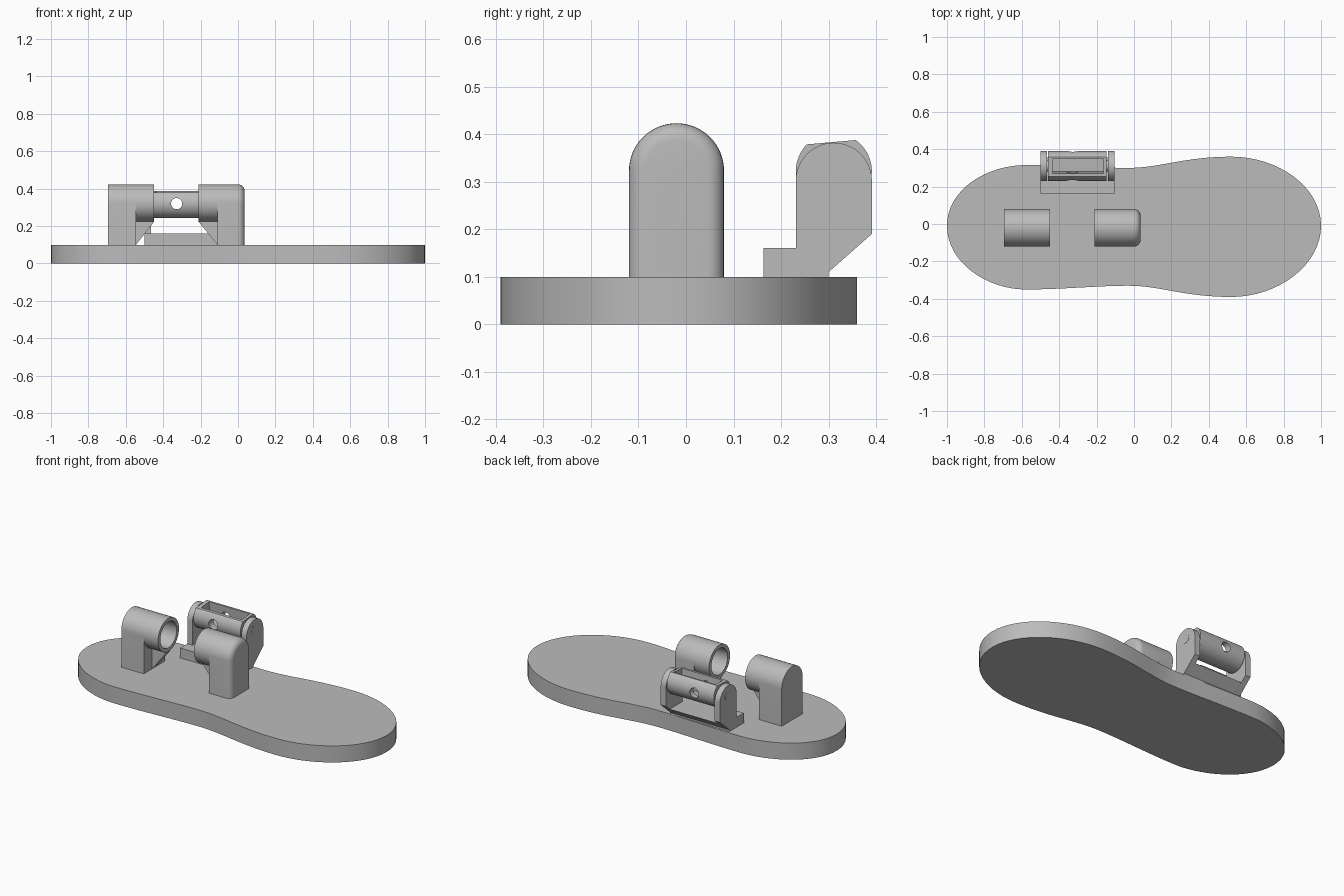
import bpy, bmesh
from math import sin, cos, pi, radians
from mathutils import Vector, Matrix
from mathutils.geometry import interpolate_bezier

cube = bpy.data.objects.get("Cube")
if cube:
    bpy.data.objects.remove(cube)

grey = bpy.data.materials.new("plain grey")
grey.use_nodes = True
GREY = (0.5, 0.5, 0.5, 1)
grey.diffuse_color = GREY
grey.node_tree.nodes["Principled BSDF"].inputs["Base Color"].default_value = GREY
parts = []


def prism(name, points, axis, lo, hi, fillet=0):
    """Extrude a flat outline along an axis from lo to hi."""
    place = {"x": lambda a, b: (lo, a, b),
             "y": lambda a, b: (a, lo, b),
             "z": lambda a, b: (a, b, lo)}[axis]
    step = Vector([(hi - lo) * (axis == k) for k in "xyz"])
    bm = bmesh.new()
    face = bm.faces.new([bm.verts.new(place(*p)) for p in points])
    out = bmesh.ops.extrude_face_region(bm, geom=[face])
    moved = [g for g in out["geom"] if isinstance(g, bmesh.types.BMVert)]
    bmesh.ops.translate(bm, verts=moved, vec=step)
    bmesh.ops.recalc_face_normals(bm, faces=bm.faces)
    if fillet:  # round the far end, leaving its foot square
        foot = min(v.co.z for v in bm.verts) + 0.001
        rim = [e for e in bm.edges if all(v in moved for v in e.verts)
               and max(v.co.z for v in e.verts) > foot]
        bmesh.ops.bevel(bm, geom=rim, offset=fillet, segments=6,
                        profile=0.5, affect="EDGES")
    mesh = bpy.data.meshes.new(name)
    bm.to_mesh(mesh)
    bm.free()
    mesh.materials.append(grey)
    obj = bpy.data.objects.new(name, mesh)
    bpy.context.collection.objects.link(obj)
    parts.append(obj)
    return obj


def arc(cy, cz, r, start, end, n=32):
    angles = [radians(start + (end - start) * i / n) for i in range(n + 1)]
    return [(cy + r * cos(a), cz + r * sin(a)) for a in angles]


def circle(cy, cz, r, n=48):
    return arc(cy, cz, r, 0, 360, n)[:-1]


def cut(obj, cutter):
    """Subtract the cutter, bake the result and drop the cutter."""
    cutter.hide_render = True
    mod = obj.modifiers.new("cut", "BOOLEAN")
    mod.operation, mod.solver, mod.object = "DIFFERENCE", "EXACT", cutter
    graph = bpy.context.evaluated_depsgraph_get()
    baked = bpy.data.meshes.new_from_object(obj.evaluated_get(graph))
    obj.modifiers.clear()
    obj.data = baked
    parts.remove(cutter)
    bpy.data.objects.remove(cutter)


# Sole: smooth closed outline, each knot is x, y, handle direction and length
knots = [((-1, -0.01), (0, 0.2)), ((-0.58, 0.315), (0.2, 0)),
         ((-0.03, 0.3), (0.17, 0)), ((0.52, 0.36), (0.25, 0)),
         ((1, -0.01), (0, -0.21)), ((0.52, -0.39), (-0.25, 0)),
         ((-0.03, -0.33), (-0.17, 0)), ((-0.58, -0.35), (-0.2, 0))]
outline = []
for i, (p, h) in enumerate(knots):
    q, g = knots[(i + 1) % len(knots)]
    p, h, q, g = map(Vector, (p, h, q, g))
    outline += [tuple(v[:2]) for v in interpolate_bezier(p, p + h, q - g, q, 17)][:-1]
prism("sole", outline, "z", 0, 0.1)

# Two facing posts: arched column, hollow collar and a gusset under the collar
PY, PZ, PR, BORE = -0.02, 0.323, 0.1, 0.078
arch = [(PY + PR, 0.1)] + arc(PY, PZ, PR, 0, 180) + [(PY - PR, 0.1)]
for side, outer, inner, tip, fillet in (("heel", -0.695, -0.545, -0.45, 0),
                                        ("toe", 0.035, -0.11, -0.21, 0.035)):
    column = prism(side + "_post", arch, "x", inner, outer, fillet)
    collar = prism(side + "_collar", circle(PY, PZ, PR, 64), "x", inner, tip)
    past = 0.05 if tip > inner else -0.05
    for obj in (column, collar):
        cut(obj, prism("bore", circle(PY, PZ, BORE), "x", inner - past, tip + past))
    gusset = [(inner, 0.1), (inner, 0.235), (tip, 0.235), (tip, 0.222)]
    prism(side + "_gusset", gusset, "y", PY - 0.02, PY + 0.02)

# Hinge bracket: foot plate and two rounded cheeks over the edge of the sole
X0, X1, CHEEK = -0.5, -0.105, 0.035
BY, BZ = 0.311, 0.322
under = [(0.3, 0.1), (0.3, 0.11)]
prism("bracket_foot", [(0.163, 0.16), (0.163, 0.1)] + under + [(0.356, 0.16)],
      "x", X0 + CHEEK, X1 - CHEEK)
cheek = ([(0.163, 0.16), (0.163, 0.1)] + under + [(0.391, 0.19)]
         + arc(BY, 0.302, 0.08, 0, 180) + [(0.231, 0.16)])
for name, a in (("heel_cheek", X0), ("toe_cheek", X1 - CHEEK)):
    prism(name, cheek, "x", a, a + CHEEK)

# Barrel: tilted flat on top, open slot and a cross hole
TILT = 5
barrel = prism("barrel", arc(BY, BZ, 0.08, 130 + TILT, 410 + TILT, 56), "x",
               X0 + CHEEK + 0.006, X1 - CHEEK - 0.006)
slot = prism("slot", [(-0.038, -0.045), (0.038, -0.045), (0.038, 0.15), (-0.038, 0.15)],
             "x", -0.436, -0.163)
slot.data.transform(Matrix.Translation((0, BY + 0.003, BZ))
                    @ Matrix.Rotation(radians(TILT), 4, "X"))
cut(barrel, slot)
cut(barrel, prism("cross_hole", circle(-0.328, BZ - 0.002, 0.03, 32), "y", 0.1, 0.5))

# Hinge pins showing on the outside of the cheeks
for name, a, b in (("heel_pin", X0 - 0.001, X0 + CHEEK + 0.01),
                   ("toe_pin", X1 - CHEEK - 0.01, X1 + 0.001)):
    prism(name, circle(BY, BZ, 0.03, 32), "x", a, b)

# Smooth the round surfaces and keep the corners crisp
bpy.ops.object.select_all(action="DESELECT")
for obj in parts:
    obj.select_set(True)
bpy.context.view_layer.objects.active = parts[0]
bpy.ops.object.shade_smooth_by_angle(angle=radians(30))
